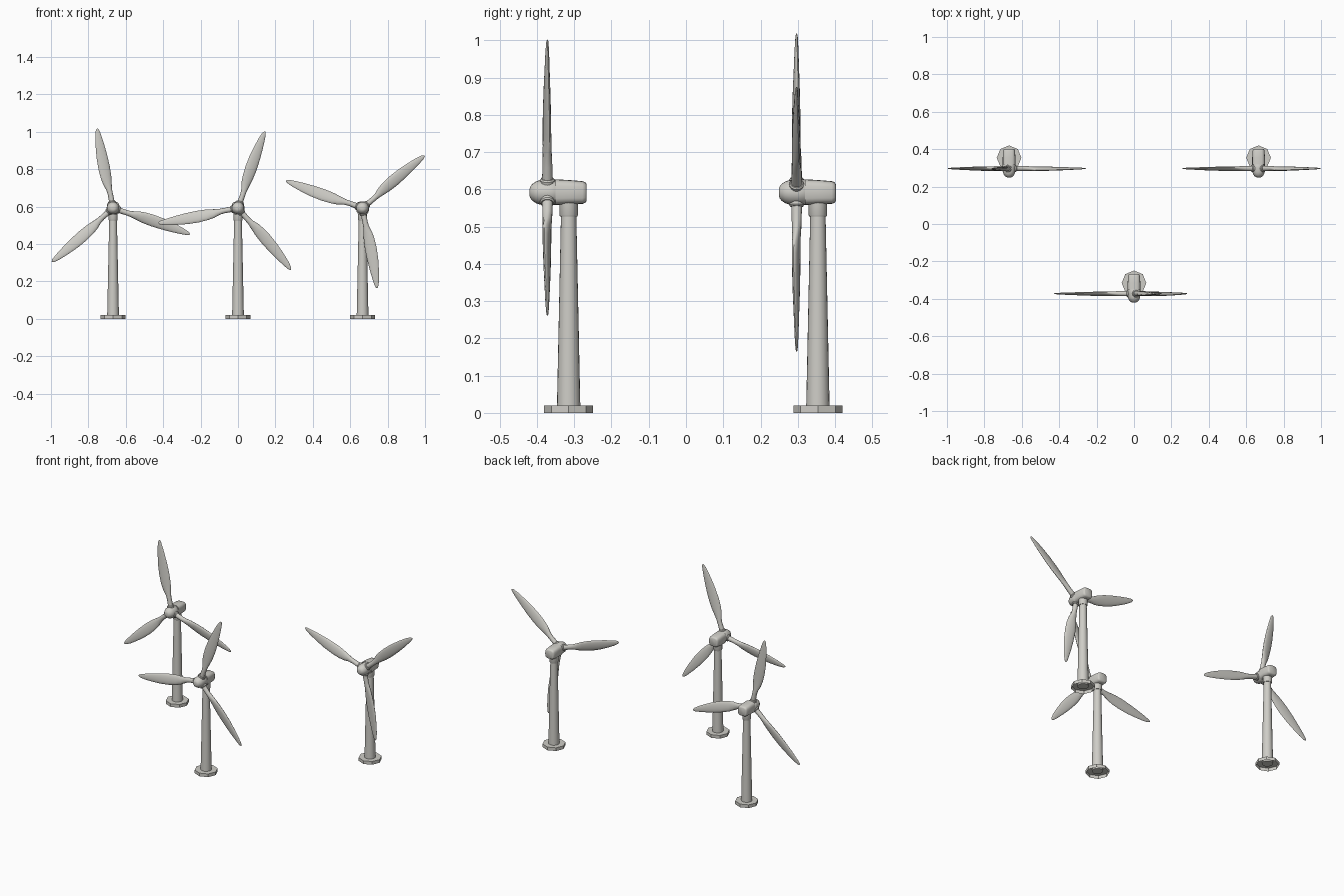
import bpy, bmesh, math
from mathutils import Matrix, Vector

if "Cube" in bpy.data.objects:
    bpy.data.objects.remove(bpy.data.objects["Cube"])

paint = bpy.data.materials.new("warm_grey_paint")
paint.diffuse_color = (0.62, 0.61, 0.57, 1)
paint.use_nodes = True
paint.node_tree.nodes["Principled BSDF"].inputs["Base Color"].default_value = paint.diffuse_color
HUB_Z = 0.592
ROTOR_Y = -0.057   # rotor plane in front of the tower axis


def finish(name, bm, loc, angle=35):
    bmesh.ops.recalc_face_normals(bm, faces=bm.faces)
    me = bpy.data.meshes.new(name)
    bm.to_mesh(me)
    bm.free()
    me.materials.append(paint)
    ob = bpy.data.objects.new(name, me)
    ob.location = loc
    bpy.context.collection.objects.link(ob)
    bpy.ops.object.select_all(action='DESELECT')
    ob.select_set(True)
    bpy.context.view_layer.objects.active = ob
    bpy.ops.object.shade_smooth_by_angle(angle=math.radians(angle))
    return ob


def loft(bm, rings, cap_start=True, cap_end=True):
    loops = [[bm.verts.new(p) for p in ring] for ring in rings]
    n = len(loops[0])
    for a, b in zip(loops, loops[1:]):
        for i in range(n):
            j = (i + 1) % n
            bm.faces.new((a[i], a[j], b[j], b[i]))
    if cap_start:
        bm.faces.new(loops[0][::-1])
    if cap_end:
        bm.faces.new(loops[-1])


def turned(profile, sides, axis='Z'):
    """Rings of (position, radius) along z or y."""
    rings = []
    for h, r in profile:
        ring = []
        for i in range(sides):
            a = 2 * math.pi * i / sides
            c, s = r * math.cos(a), r * math.sin(a)
            ring.append((c, s, h) if axis == 'Z' else (c, h, s))
        rings.append(ring)
    return rings


def rounded_ring(y, half_w, z0, z1, n=20, power=0.6):
    """Rounded-box cross-section of the nacelle."""
    ring, zc, half_h = [], (z0 + z1) / 2, (z1 - z0) / 2
    for i in range(n):
        a = 2 * math.pi * i / n
        c, s = math.cos(a), math.sin(a)
        ring.append((half_w * math.copysign(abs(c) ** power, c), y,
                     zc + half_h * math.copysign(abs(s) ** power, s)))
    return ring


# Blade stations: radius, leading edge, trailing edge, thickness, pitch in degrees
STATIONS = [
    (0.020, -0.015, 0.015, 0.030, 0), (0.075, -0.014, 0.014, 0.027, 2),
    (0.100, -0.017, 0.014, 0.025, 8), (0.135, -0.029, 0.019, 0.021, 14),
    (0.170, -0.035, 0.024, 0.019, 14), (0.220, -0.038, 0.026, 0.018, 12),
    (0.280, -0.036, 0.024, 0.016, 10), (0.340, -0.029, 0.019, 0.013, 8),
    (0.390, -0.021, 0.013, 0.010, 6), (0.420, -0.013, 0.008, 0.007, 4),
    (0.430, -0.008, 0.004, 0.005, 3), (0.434, -0.003, 0.001, 0.002, 3)]


def blade_rings(n=14):
    rings = []
    for r, x0, x1, thick, pitch in STATIONS:
        rot = Matrix.Rotation(math.radians(pitch), 3, 'Z')
        ring = []
        for i in range(n):
            a = 2 * math.pi * i / n
            p = Vector(((x0 + x1) / 2 + (x1 - x0) / 2 * math.cos(a),
                        thick / 2 * math.sin(a), r))
            ring.append(rot @ p)
        rings.append(ring)
    return rings


def turbine(label, x, y, rotor_angle):
    loc = (x, y, 0)
    # Octagonal foot, open underneath
    bm = bmesh.new()
    loft(bm, turned([(0, 0.066), (0.02, 0.066)], 8), cap_start=False)
    finish(label + "_foot", bm, loc, 30)
    # Tapering tower
    bm = bmesh.new()
    loft(bm, turned([(0.012, 0.0315), (0.535, 0.0205)], 20))
    finish(label + "_tower", bm, loc)
    # Collar under the nacelle
    bm = bmesh.new()
    loft(bm, turned([(0.527, 0.023), (0.531, 0.025), (0.575, 0.025)], 20))
    finish(label + "_collar", bm, loc)
    # Nacelle
    bm = bmesh.new()
    loft(bm, [rounded_ring(-0.035, 0.034, 0.558, 0.627),
              rounded_ring(0.0, 0.034, 0.560, 0.625),
              rounded_ring(0.037, 0.032, 0.561, 0.622),
              rounded_ring(0.045, 0.029, 0.564, 0.619),
              rounded_ring(0.048, 0.024, 0.569, 0.614)])
    finish(label + "_nacelle", bm, loc, 50)
    # Hub with domed spinner
    hub = (x, y, HUB_Z)
    bm = bmesh.new()
    loft(bm, turned([(-0.105, 0.009), (-0.103, 0.015), (-0.098, 0.022),
                     (-0.088, 0.029), (-0.076, 0.033), (-0.055, 0.034),
                     (-0.035, 0.034), (-0.030, 0.030)], 20, 'Y'))
    finish(label + "_hub", bm, hub, 50)
    # Three blades with root sleeves
    for i in range(3):
        turn = Matrix.Rotation(math.radians(rotor_angle + 120 * i), 4, 'Y')
        bm = bmesh.new()
        loft(bm, blade_rings())
        bmesh.ops.transform(bm, matrix=turn, verts=bm.verts)
        finish(f"{label}_blade_{i + 1}", bm, (x, y + ROTOR_Y, HUB_Z), 50)
        bm = bmesh.new()
        loft(bm, turned([(0.01, 0.020), (0.035, 0.020), (0.039, 0.017)], 16))
        bmesh.ops.transform(bm, matrix=turn, verts=bm.verts)
        finish(f"{label}_blade_sleeve_{i + 1}", bm, (x, y + ROTOR_Y, HUB_Z))


turbine("left_turbine", -0.668, 0.354, -11)
turbine("front_turbine", 0.0, -0.315, 19.6)
turbine("right_turbine", 0.666, 0.354, 50)
